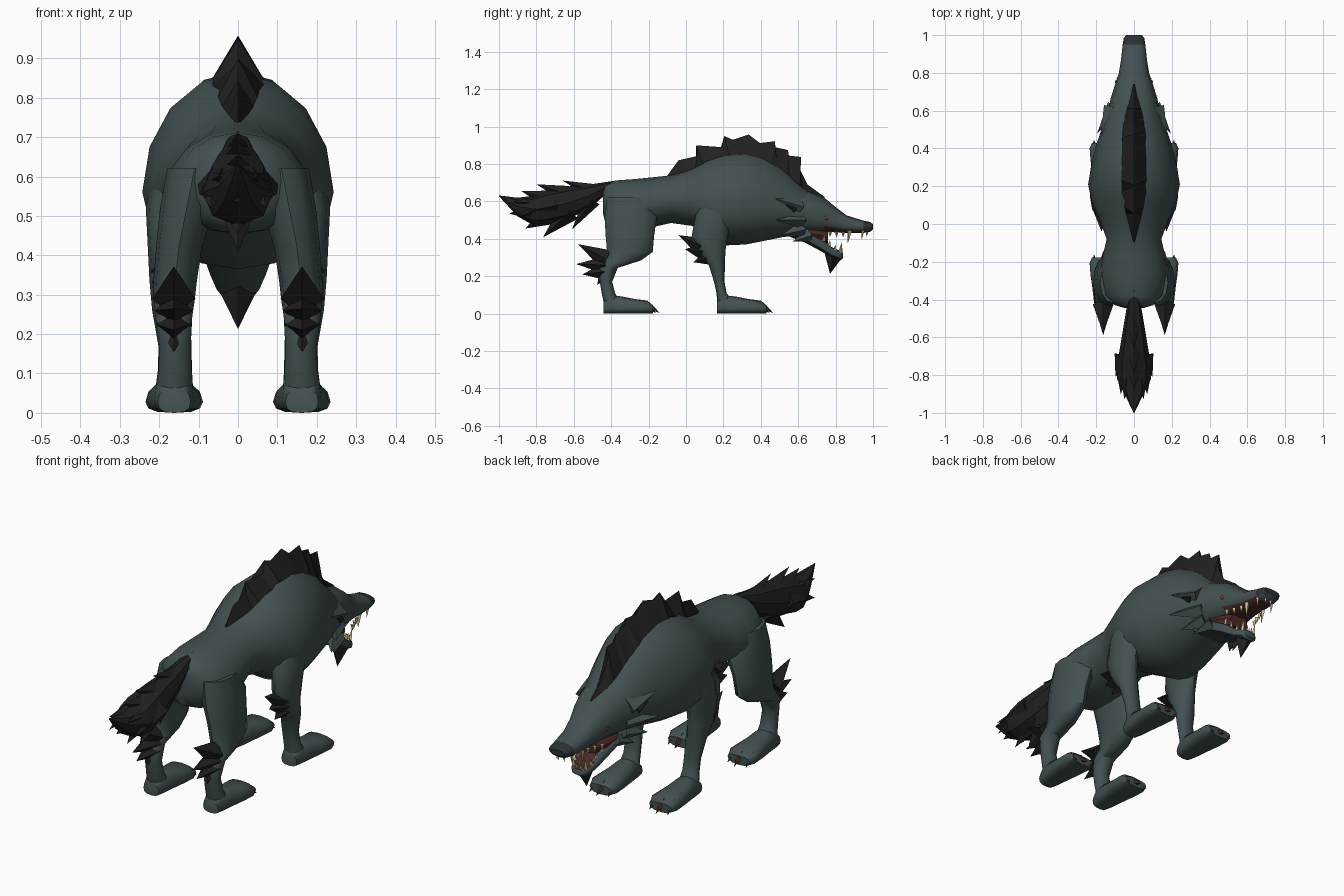
import bpy, bmesh, math
from mathutils import Vector


def material(name, rgb):
    m = bpy.data.materials.new(name)
    m.diffuse_color = (*rgb, 1)
    return m


FUR = material("grey fur", (0.055, 0.08, 0.083))
DARK = material("black fur", (0.015, 0.015, 0.016))
CLAW = material("brown claw", (0.075, 0.03, 0.022))
TOOTH = material("ivory tooth", (0.62, 0.52, 0.30))
MOUTH = material("mouth red", (0.07, 0.022, 0.018))
EYE = material("amber eye", (0.13, 0.045, 0.022))
NOSE = material("nose leather", (0.025, 0.03, 0.032))


def finish(name, bm, mats, rule=None, angle=45):
    """Turn a bmesh into a shaded object; rule picks a material per face."""
    bmesh.ops.recalc_face_normals(bm, faces=bm.faces[:])
    bm.normal_update()
    for f in bm.faces:
        f.smooth = True
        if rule:
            f.material_index = rule(f)
    me = bpy.data.meshes.new(name)
    bm.to_mesh(me)
    bm.free()
    for m in mats:
        me.materials.append(m)
    me.set_sharp_from_angle(angle=math.radians(angle))
    ob = bpy.data.objects.new(name, me)
    bpy.context.collection.objects.link(ob)
    return ob


def loft(name, rings, mats, rule=None, angle=45):
    """Skin a list of equal-length rings and cap both ends."""
    bm = bmesh.new()
    vs = [[bm.verts.new(p) for p in r] for r in rings]
    n = len(vs[0])
    for a, b in zip(vs, vs[1:]):
        for i in range(n):
            j = (i + 1) % n
            bm.faces.new((a[i], a[j], b[j], b[i]))
    bm.faces.new(vs[0])
    bm.faces.new(vs[-1])
    return finish(name, bm, mats, rule, angle)


def cpow(v, e):
    return math.copysign(abs(v) ** e, v)


def cross(y, top, mid, bot, w, n=16, e=1.0, cx=0):
    """Upright cross-section with separate upper and lower radii."""
    pts = []
    for i in range(n):
        a = math.tau * i / n
        s = cpow(math.sin(a), e)
        pts.append((cx + w * cpow(math.cos(a), e), y,
                    mid + s * (top - mid if s > 0 else mid - bot)))
    return pts


def spikes(name, items, mat, sides=4):
    """Cluster of pointed locks, teeth or claws: (base, tip, radius)."""
    bm = bmesh.new()
    for base, tip, r in items:
        b, t = Vector(base), Vector(tip)
        q = (t - b).to_track_quat('Z', 'Y')
        ring = [bm.verts.new(b + q @ Vector((r * math.cos(math.tau * i / sides),
                                             r * math.sin(math.tau * i / sides), 0)))
                for i in range(sides)]
        apex = bm.verts.new(t)
        for i in range(sides):
            bm.faces.new((ring[i], ring[(i + 1) % sides], apex))
        bm.faces.new(ring)
    return finish(name, bm, [mat], angle=30)


def both(items):
    """Repeat spikes on the other side."""
    return items + [((-b[0], b[1], b[2]), (-t[0], t[1], t[2]), r) for b, t, r in items]


# Torso and neck: y, top, widest height, bottom, half width
BODY = [(-.445, .66, .60, .54, .05), (-.43, .69, .59, .48, .10),
        (-.38, .712, .57, .455, .16), (-.27, .72, .56, .455, .183),
        (-.17, .73, .58, .465, .165), (-.08, .74, .61, .485, .145),
        (.03, .775, .61, .47, .185), (.12, .83, .58, .42, .225),
        (.21, .862, .56, .365, .243), (.32, .868, .57, .37, .225),
        (.42, .84, .57, .39, .20), (.52, .78, .56, .41, .165),
        (.60, .70, .54, .42, .14), (.66, .65, .53, .43, .12)]
loft("torso", [cross(*s) for s in BODY], [FUR])

# Skull and upper muzzle, with nose and palate picked out by position
HEAD = [(.58, .69, .53, .43, .135), (.66, .655, .53, .43, .125),
        (.74, .62, .51, .437, .10), (.80, .57, .49, .435, .08),
        (.86, .525, .475, .43, .07), (.95, .497, .465, .432, .06),
        (.985, .49, .465, .438, .054), (1.0, .478, .465, .452, .042)]


def head_rule(f):
    c = f.calc_center_median()
    if c.y > .96 and c.z > .45:
        return 2
    return 1 if f.normal.z < -.8 and .69 < c.y < .96 else 0


loft("head", [cross(*s, n=12, e=.85) for s in HEAD], [FUR, MOUTH, NOSE], head_rule)

# Lower jaw with a red tongue side, and the throat wedge closing the gape
JAW = [(.52, .47, .45, .425, .09), (.64, .45, .42, .378, .095),
       (.72, .405, .375, .335, .078), (.78, .355, .335, .30, .06),
       (.825, .335, .315, .285, .045), (.84, .325, .31, .295, .03)]
loft("lower_jaw", [cross(*s, n=12, e=.7) for s in JAW], [FUR, MOUTH],
     lambda f: int(f.normal.z > .75 and f.calc_center_median().y > .66))
loft("throat", [cross(y, t, (t + b) / 2, b, w, 8, .6) for y, t, b, w in
                ((.64, .47, .40, .09), (.71, .45, .39, .078), (.76, .445, .375, .05))],
     [MOUTH])

# Teeth
upper = [((.048, .875, .445), (.045, .865, .375), .013),
         ((.042, .945, .445), (.04, .94, .395), .009),
         ((.015, .97, .445), (.015, .965, .41), .009)]
upper += [((.055 + .014 * i, .84 - .035 * i, .44), (.054 + .014 * i, .84 - .035 * i, .408), .011)
          for i in range(3)]
lower = [((.032, .822, .325), (.034, .835, .385), .011),
         ((.012, .83, .325), (.012, .838, .355), .008)]
lower += [((.042 + .009 * i, .795 - .03 * i, .338 + .025 * i),
           (.044 + .009 * i, .8 - .03 * i, .37 + .025 * i), .01) for i in range(3)]
spikes("upper_teeth", both(upper), TOOTH)
spikes("lower_teeth", both(lower), TOOTH)

# Ears, cheek fur and chin tuft
spikes("ears", both([((.115, .61, .57), (.175, .475, .617), .048)]), FUR)
spikes("inner_ears", both([((.147, .585, .555), (.168, .53, .585), .018)]), DARK)
spikes("cheek_fur", both([((.10, .62, .50), (.195, .48, .50), .045),
                          ((.09, .62, .45), (.15, .51, .42), .045),
                          ((.08, .66, .42), (.12, .57, .385), .035)]), FUR)
spikes("chin_tuft", [((0, .79, .315), (0, .77, .213), .05)], DARK)

# Eyes: thin discs on the temples
bm = bmesh.new()
for s in (-1, 1):
    made = bmesh.ops.create_uvsphere(bm, u_segments=8, v_segments=6, radius=.014)["verts"]
    for v in made:
        v.co = Vector((s * .095 + v.co.x * .35, .75 + v.co.y, .512 + v.co.z * .75))
finish("eyes", bm, [EYE])


# Mane: serrated ridge riding on the back
def back_height(y, x):
    table = BODY + HEAD[2:]
    for a, b in zip(table, table[1:]):
        if a[0] <= y <= b[0]:
            k = (y - a[0]) / (b[0] - a[0])
            _, top, mid, _, w = [p + (q - p) * k for p, q in zip(a, b)]
            return mid + (top - mid) * math.sqrt(max(0, 1 - (x / w) ** 2))


# base y, ridge y, ridge z
RIDGE = [(-.10, -.10, .738), (-.02, -.04, .82), (.05, .06, .843), (.09, .055, .90),
         (.17, .195, .89), (.23, .205, .95), (.27, .25, .93), (.33, .335, .958),
         (.39, .395, .912), (.46, .475, .922), (.49, .475, .89), (.54, .545, .875),
         (.56, .55, .845), (.61, .615, .838), (.63, .61, .77), (.66, .65, .69),
         (.74, .74, .625)]
bm = bmesh.new()
rows = []
for by, ry, rz in RIDGE:
    w = .003 + .062 * max(0, min(1, (by + .1) / .25, (.75 - by) / .25))
    z = back_height(by, w) - .004
    rows.append([bm.verts.new(p) for p in ((-w, by, z), (0, ry, rz), (w, by, z))])
for a, b in zip(rows, rows[1:]):
    for i in range(3):
        j = (i + 1) % 3
        bm.faces.new((a[i], a[j], b[j], b[i]))
bm.faces.new(rows[0])
bm.faces.new(rows[-1])
finish("mane", bm, [DARK], angle=25)

# Tail: bushy core with pointed locks
TAIL = [(-.35, .715, .69, .66, .025), (-.42, .705, .68, .645, .035),
        (-.52, .69, .63, .56, .052), (-.64, .68, .59, .50, .072),
        (-.76, .655, .565, .475, .092), (-.82, .63, .56, .475, .09),
        (-.90, .62, .575, .52, .05), (-1.0, .632, .63, .628, .002)]
loft("tail", [cross(*s, n=8) for s in TAIL], [DARK], angle=25)
spikes("tail_locks",
       [((0, -.50, .655), (0, -.66, .712), .04), ((0, -.64, .64), (0, -.80, .692), .045),
        ((0, -.74, .615), (0, -.88, .655), .045), ((0, -.50, .61), (0, -.61, .45), .045),
        ((0, -.62, .55), (0, -.765, .408), .06), ((0, -.72, .53), (0, -.86, .455), .055),
        ((0, -.80, .55), (0, -.945, .535), .055)]
       + both([((.06, -.70, .58), (.098, -.81, .555), .045),
               ((.06, -.78, .56), (.07, -.90, .52), .035),
               ((.04, -.80, .59), (.05, -.93, .60), .035)]), DARK)

# Leg sections: z, centre y, radius y, centre x, radius x
HIND = [(.62, -.31, .11, .11, .07), (.52, -.295, .14, .13, .068),
        (.42, -.30, .13, .15, .058), (.33, -.30, .122, .16, .055),
        (.285, -.335, .095, .162, .052), (.245, -.415, .05, .163, .047),
        (.17, -.428, .033, .16, .04), (.11, -.415, .036, .16, .042),
        (.06, -.395, .045, .162, .048)]
FORE = [(.64, .17, .09, .15, .06), (.52, .15, .10, .172, .062),
        (.42, .128, .097, .177, .052), (.34, .135, .076, .175, .05),
        (.26, .165, .043, .17, .048), (.17, .178, .028, .16, .042),
        (.11, .190, .027, .16, .043), (.06, .21, .043, .162, .048)]
# Paw sections: distance from heel, top, half width
PAW = [(0, .06, .042), (.03, .10, .05), (.10, .092, .058), (.17, .078, .068),
       (.235, .07, .073), (.265, .045, .06)]

for side, s in (("left", -1), ("right", 1)):
    for pair, rows, heel in (("hind", HIND, -.442), ("front", FORE, .165)):
        loft(f"{side}_{pair}_leg",
             [[(s * cx + rx * math.cos(math.tau * i / 12), cy + ry * math.sin(math.tau * i / 12), z)
               for i in range(12)] for z, cy, ry, cx, rx in rows], [FUR])
        loft(f"{side}_{pair}_paw",
             [cross(heel + d, t, .028, 0, w, 12, .75, s * .162) for d, t, w in PAW], [FUR])
        spikes(f"{side}_{pair}_claws",
               [((s * .162 + k * .045, heel + .235 - abs(k) * .015, .045),
                 (s * .162 + k * .05, heel + .302 - abs(k) * .02, .004), .022)
                for k in (-1, 0, 1)], CLAW, 5)
    # Dark fur behind the hocks and elbows
    x = s * .163
    spikes(f"{side}_hock_tuft",
           [((x, -.425, .29), (x, -.578, .372), .055), ((x, -.43, .26), (x, -.588, .265), .048),
            ((x, -.435, .225), (x, -.555, .21), .045), ((x, -.44, .20), (x, -.475, .155), .03)], DARK)
    spikes(f"{side}_elbow_tuft",
           [((s * .172, .08, .36), (s * .172, -.04, .42), .048),
            ((s * .172, .09, .33), (s * .172, -.005, .345), .045),
            ((s * .17, .115, .30), (s * .17, .04, .275), .04)], DARK)
